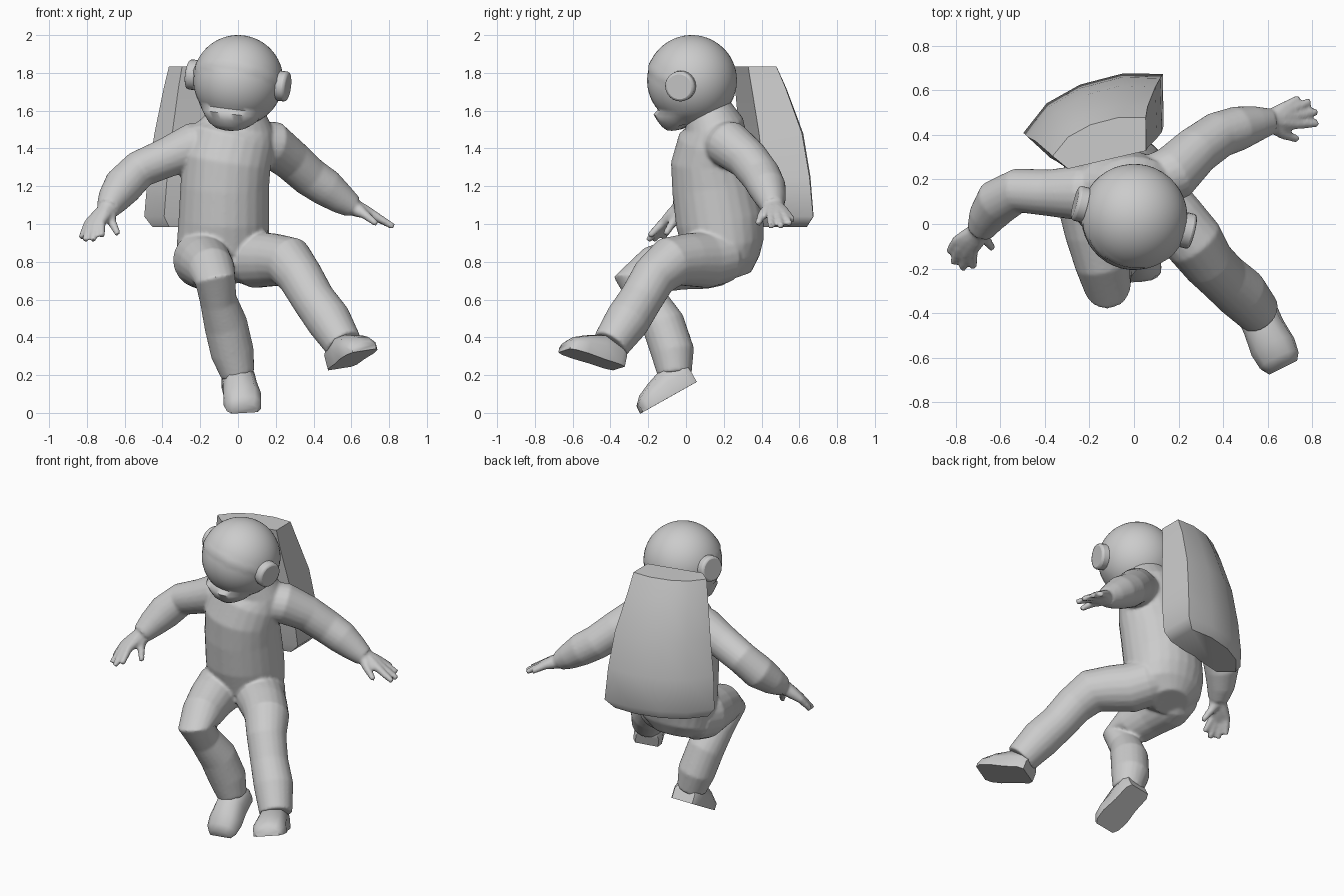
import bpy, bmesh, math
from mathutils import Vector, Matrix, Quaternion

if "Cube" in bpy.data.objects:
    bpy.data.objects.remove(bpy.data.objects["Cube"])


def finish(bm, name, angle=35):
    bmesh.ops.recalc_face_normals(bm, faces=bm.faces[:])
    me = bpy.data.meshes.new(name)
    bm.to_mesh(me)
    bm.free()
    ob = bpy.data.objects.new(name, me)
    bpy.context.collection.objects.link(ob)
    bpy.ops.object.select_all(action='DESELECT')
    ob.select_set(True)
    bpy.context.view_layer.objects.active = ob
    bpy.ops.object.shade_smooth_by_angle(angle=math.radians(angle))
    return ob


def loft(bm, rings):
    """Skin a list of equal-length point rings and cap both ends."""
    vs = [[bm.verts.new(p) for p in r] for r in rings]
    n = len(vs[0])
    for a, b in zip(vs, vs[1:]):
        for i in range(n):
            j = (i + 1) % n
            bm.faces.new((a[i], a[j], b[j], b[i]))
    bm.faces.new(vs[0][::-1])
    bm.faces.new(vs[-1])


def tube(bm, path, sides=20):
    """Tapered tube; path entries are (x, y, z, r) or (x, y, z, rx, ry)."""
    pts = [Vector(p[:3]) for p in path]
    q, prev, rings = Quaternion(), Vector((0, 0, 1)), []
    for i, p in enumerate(path):
        t = (pts[min(i + 1, len(pts) - 1)] - pts[max(i - 1, 0)]).normalized()
        q = prev.rotation_difference(t) @ q
        prev = t
        ring = []
        for k in range(sides):
            a = 2 * math.pi * k / sides
            ring.append(pts[i] + q @ Vector((p[3] * math.cos(a), p[-1] * math.sin(a), 0)))
        rings.append(ring)
    loft(bm, rings)


def hand(bm, wrist, knuckle, tips):
    """Fingers fan out from the wrist; their roots merge into a palm."""
    w, c = Vector(wrist), Vector(knuckle)
    mean = sum((Vector(t) for t in tips), Vector()) / len(tips)
    for t in tips:
        t = Vector(t)
        base = c + (t - mean) * 0.65
        tube(bm, [(*w, .048), (*w.lerp(base, .6), .036), (*base, .025),
                  (*base.lerp(t, .5), .021), (*t, .017)], 8)


# Suit: torso, arms, hands and legs fused into one skin
bm = bmesh.new()
tube(bm, [(-.08, .25, .71, .12, .10), (-.08, .225, .78, .22, .17), (-.08, .20, .88, .245, .215),
          (-.075, .18, 1.02, .24, .235), (-.07, .15, 1.2, .235, .225), (-.06, .13, 1.33, .235, .21),
          (-.03, .145, 1.45, .23, .185), (0, .15, 1.53, .19, .155), (0, .11, 1.62, .13, .12)], 24)
# Arms
tube(bm, [(-.08, .14, 1.42, .12), (-.24, .14, 1.41, .125), (-.38, .14, 1.35, .105),
          (-.52, .15, 1.29, .10), (-.61, .10, 1.20, .105), (-.66, .03, 1.13, .085), (-.69, -.03, 1.08, .062)])
tube(bm, [(.04, .17, 1.43, .12), (.18, .23, 1.42, .125), (.28, .33, 1.34, .11),
          (.38, .40, 1.25, .105), (.47, .43, 1.19, .10), (.55, .45, 1.13, .08), (.61, .46, 1.09, .06)])
# Hands
hand(bm, (-.69, -.03, 1.08), (-.745, -.10, 1.0),
     [(-.83, -.125, .925), (-.81, -.175, .912), (-.768, -.202, .912), (-.72, -.195, .935), (-.635, -.11, .945)])
hand(bm, (.61, .465, 1.09), (.70, .475, 1.05),
     [(.825, .45, .985), (.822, .505, .985), (.79, .55, 1.0), (.74, .565, 1.02), (.735, .38, 1.0)])
# Legs
tube(bm, [(-.13, .25, .85, .11), (-.18, .16, .82, .15), (-.19, .09, .81, .155), (-.17, -.04, .79, .14),
          (-.14, -.18, .755, .125), (-.12, -.275, .705, .108), (-.105, -.20, .60, .098), (-.065, -.12, .47, .115),
          (-.03, -.07, .32, .115), (0, -.06, .20, .09)])
tube(bm, [(-.03, .26, .85, .11), (.04, .19, .83, .145), (.10, .10, .81, .15), (.19, .01, .81, .14),
          (.27, -.08, .80, .135), (.33, -.17, .72, .12), (.40, -.24, .60, .115), (.48, -.31, .49, .12),
          (.56, -.40, .36, .10)])
suit = finish(bm, "suit")
rm = suit.modifiers.new("fuse", 'REMESH')
rm.mode = 'VOXEL'
rm.voxel_size = 0.01
rm.use_smooth_shade = True
sm = suit.modifiers.new("soften", 'SMOOTH')
sm.factor, sm.iterations = 0.5, 4

# Boots: flat sole, rounded upper
D = [(-1, 0), (-1, .5), (-.65, .9), (0, 1), (.65, .9), (1, .5), (1, 0)]


def boot(name, heel, toe, up):
    h, f, up = Vector(heel), Vector(toe) - Vector(heel), Vector(up)
    side = f.cross(up).normalized()
    up = side.cross(f).normalized()
    secs = [(0, .07, .12), (.1, .088, .15), (.4, .088, .15), (.7, .10, .115), (.9, .092, .085), (1, .07, .05)]
    bm = bmesh.new()
    loft(bm, [[h + f * t + side * (w * x) + up * (hh * y) for x, y in D] for t, w, hh in secs])
    finish(bm, name, 50)


boot("left_boot", (-.005, .05, .16), (.035, -.235, .0), (0, -.5, .86))
boot("right_boot", (.54, -.355, .235), (.67, -.645, .33), (-.25, .2, .95))

# Backpack: flat against the back, bulging outward, wider towards the base
outline = [(-.75, 0), (-1, .42), (-.6, .82), (-.1, 1), (.5, 1.02), (1.03, .86), (.88, 0)]
u, n = Vector((.974, .226, 0)), Vector((-.226, .974, 0))
bm = bmesh.new()
loft(bm, [[Vector(c) + u * (w * x) + n * (d * y) for x, y in outline] for c, w, d in [
    ((-.16, .39, .985), .28, .22), ((-.15, .375, 1.04), .33, .265), ((-.145, .35, 1.25), .315, .275),
    ((-.14, .33, 1.48), .285, .26), ((-.14, .30, 1.72), .24, .205), ((-.135, .285, 1.835), .22, .17)]])
finish(bm, "backpack", 50)

# Helmet: sphere with a slightly recessed visor below the brow and a chin guard
head = Matrix.Translation((0, .03, 1.76)) @ Matrix.Rotation(math.radians(-14), 4, 'Z') @ Matrix.Rotation(math.radians(7), 4, 'Y')
R = 0.24
bm = bmesh.new()
bmesh.ops.create_uvsphere(bm, u_segments=40, v_segments=32, radius=R)
for v in bm.verts:
    x, y, z = v.co
    if y < -.03:
        brow = -.02 + .10 * (-y / R)
        if -.165 < z < brow:
            v.co *= .985
        elif z <= -.165:
            v.co.y = max(y * 1.25, -.2)
            v.co.z -= .05 * min(1, (-z - .165) / .04) * min(1, -y / .1)
        elif z < brow + .03:
            v.co *= 1.015
bm.transform(head)
finish(bm, "helmet", 60)

# Ear discs
for s, name in ((-1, "left_ear_disc"), (1, "right_ear_disc")):
    bm = bmesh.new()
    bmesh.ops.create_cone(bm, cap_ends=True, segments=24, radius1=.08, radius2=.08, depth=.06,
                          matrix=head @ Matrix.Translation((s * .245, 0, 0)) @ Matrix.Rotation(math.pi / 2, 4, 'Y'))
    ob = finish(bm, name)
    bv = ob.modifiers.new("bevel", 'BEVEL')
    bv.width, bv.segments = .014, 2
